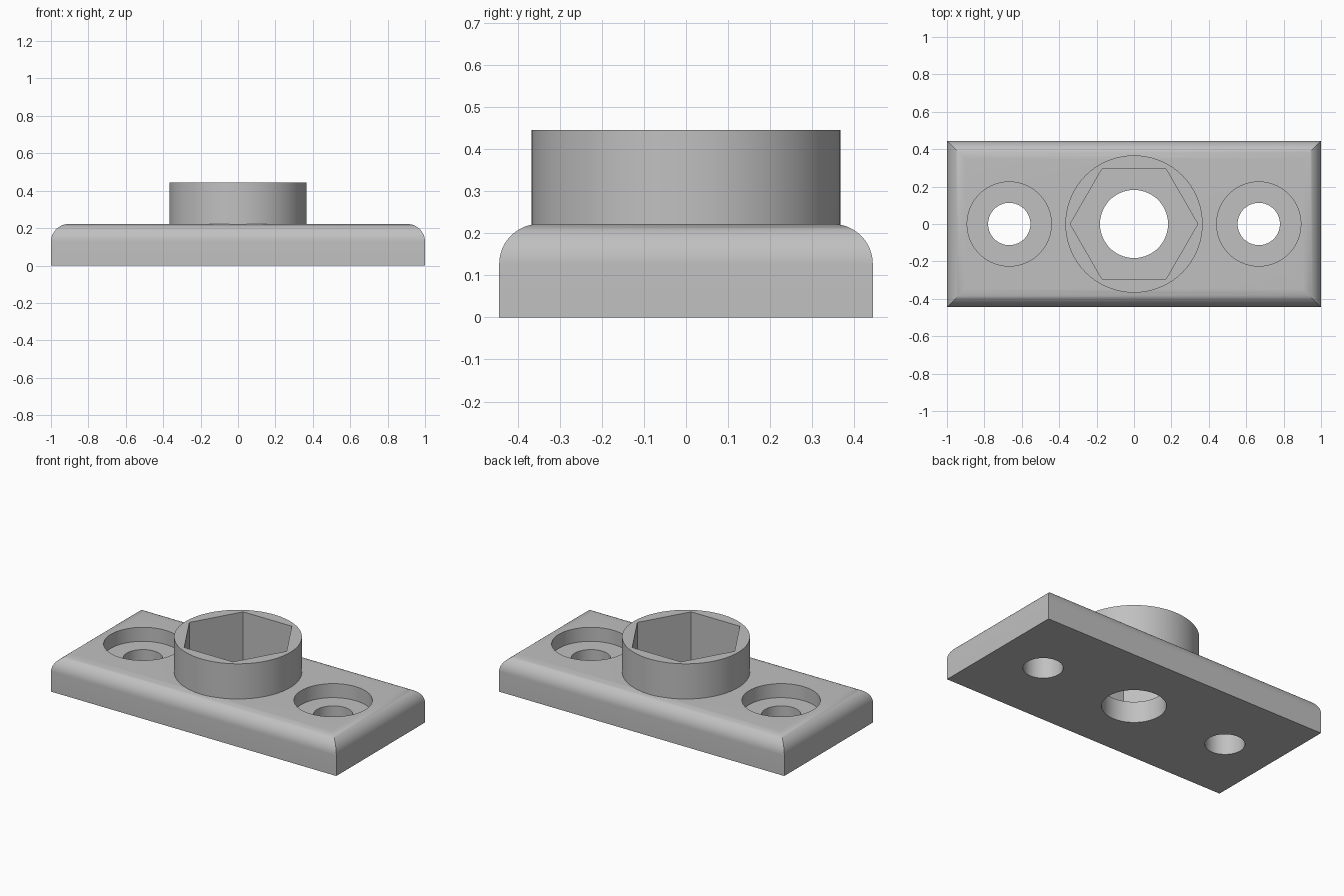
import bpy, bmesh, math

if "Cube" in bpy.data.objects:
    bpy.data.objects.remove(bpy.data.objects["Cube"])

grey = bpy.data.materials.new("plain_grey")
grey.diffuse_color = (0.53, 0.53, 0.53, 1)
grey.use_nodes = True
grey.node_tree.nodes["Principled BSDF"].inputs["Base Color"].default_value = grey.diffuse_color


def finish(bm, name):
    bmesh.ops.recalc_face_normals(bm, faces=bm.faces)
    mesh = bpy.data.meshes.new(name)
    bm.to_mesh(mesh)
    bm.free()
    ob = bpy.data.objects.new(name, mesh)
    bpy.context.collection.objects.link(ob)
    mesh.materials.append(grey)
    return ob


def prism(name, radius, z0, z1, x=0, sides=96):
    # upright cylinder or hexagon, first corner on the x axis
    bm = bmesh.new()
    ring = [bm.verts.new((x + radius * math.cos(math.tau * i / sides),
                          radius * math.sin(math.tau * i / sides), z0)) for i in range(sides)]
    face = bm.faces.new(ring)
    new = bmesh.ops.extrude_face_region(bm, geom=[face])["geom"]
    bmesh.ops.translate(bm, vec=(0, 0, z1 - z0),
                        verts=[v for v in new if isinstance(v, bmesh.types.BMVert)])
    return finish(bm, name)


def combine(body, tool, operation):
    mod = body.modifiers.new(operation, 'BOOLEAN')
    mod.object, mod.operation, mod.solver = tool, operation, 'EXACT'
    bpy.context.view_layer.objects.active = body
    bpy.ops.object.modifier_apply(modifier=mod.name)
    bpy.data.objects.remove(tool)


# Base plate: stacked rectangles give a rounded top edge with mitred corners
HX, HY, TOP, R, STEPS = 1.0, 0.444, 0.222, 0.095, 12
sections = [(0, 0)]
for i in range(STEPS + 1):
    a = math.pi / 2 * i / STEPS
    sections.append((R * (1 - math.cos(a)), TOP - R + R * math.sin(a)))
bm = bmesh.new()
rings = [[bm.verts.new((sx * (HX - d), sy * (HY - d), z))
          for sx, sy in ((-1, -1), (1, -1), (1, 1), (-1, 1))] for d, z in sections]
for a, b in zip(rings, rings[1:]):
    for i in range(4):
        j = (i + 1) % 4
        bm.faces.new((a[i], a[j], b[j], b[i]))
bm.faces.new(rings[0][::-1])
bm.faces.new(rings[-1])
plate = finish(bm, "mounting_plate")

# Round boss, hexagonal socket and central through hole
combine(plate, prism("boss", 0.367, 0.1, 0.445), 'UNION')
combine(plate, prism("hex_socket", 0.341, 0.133, 0.6, sides=6), 'DIFFERENCE')
combine(plate, prism("centre_hole", 0.182, -0.1, 0.3), 'DIFFERENCE')

# Counterbored screw holes on both sides
for x in (-0.667, 0.667):
    combine(plate, prism("counterbore", 0.225, 0.133, 0.4, x), 'DIFFERENCE')
    combine(plate, prism("screw_hole", 0.113, -0.1, 0.3, x), 'DIFFERENCE')

# Smooth round walls, crisp edges
bpy.ops.object.select_all(action='DESELECT')
plate.select_set(True)
bpy.context.view_layer.objects.active = plate
bpy.ops.object.shade_smooth_by_angle(angle=math.radians(30))
